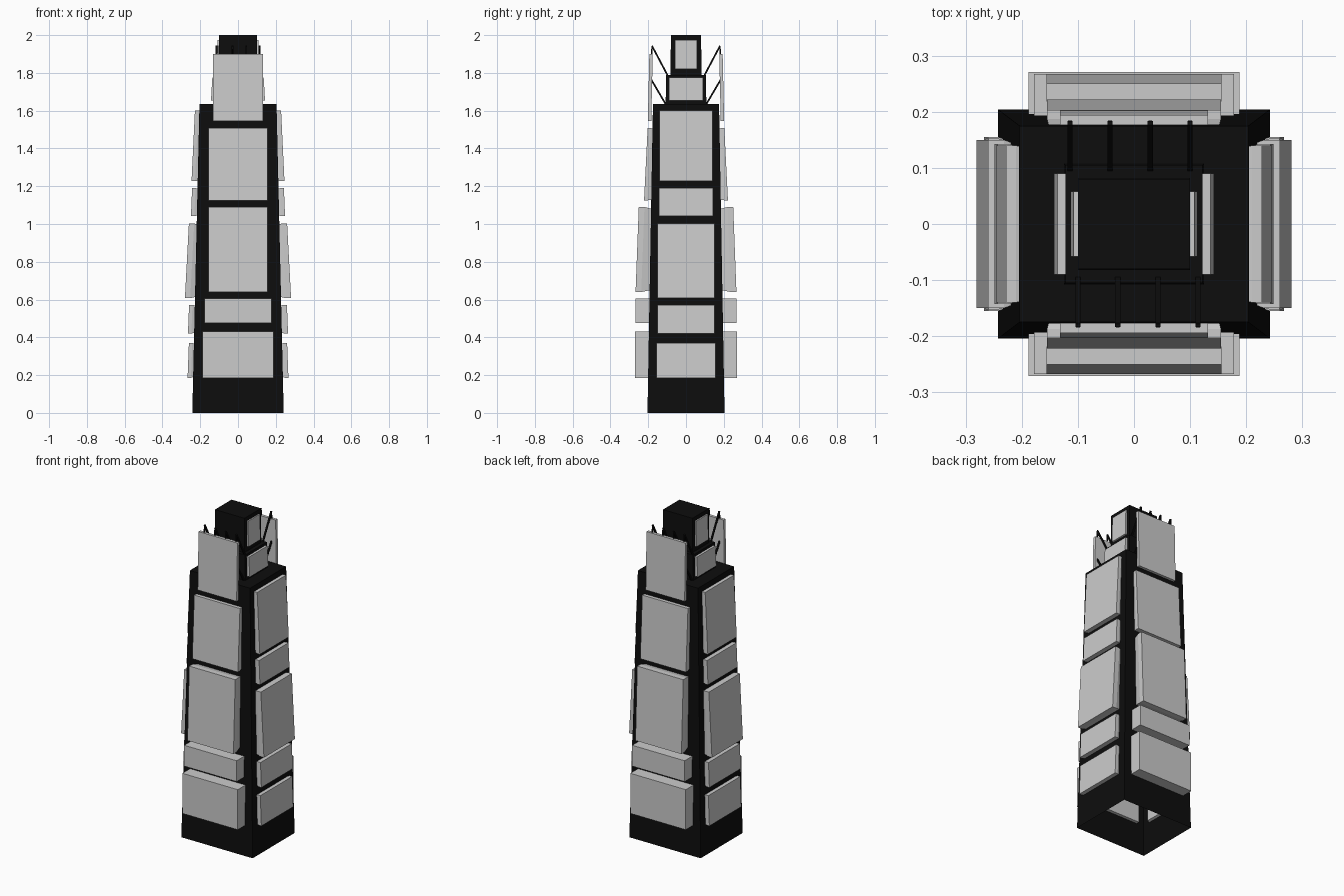
import bpy, bmesh
from mathutils import Vector, Matrix

if "Cube" in bpy.data.objects:
    bpy.data.objects.remove(bpy.data.objects["Cube"])

black = bpy.data.materials.new("black")
black.diffuse_color = (0.004, 0.004, 0.004, 1)
black.use_nodes = True
black.node_tree.nodes["Principled BSDF"].inputs["Base Color"].default_value = black.diffuse_color


def mesh_from_rings(name, rings, cap_start=True, cap_end=True, mat=None):
    """Loft a list of equal-length rings into one flat-shaded object."""
    bm = bmesh.new()
    loops = [[bm.verts.new(p) for p in ring] for ring in rings]
    n = len(loops[0])
    for a, b in zip(loops, loops[1:]):
        for i in range(n):
            j = (i + 1) % n
            bm.faces.new((a[i], a[j], b[j], b[i]))
    if cap_start:
        bm.faces.new(loops[0][::-1])
    if cap_end:
        bm.faces.new(loops[-1])
    bmesh.ops.recalc_face_normals(bm, faces=bm.faces)
    me = bpy.data.meshes.new(name)
    bm.to_mesh(me)
    bm.free()
    ob = bpy.data.objects.new(name, me)
    bpy.context.collection.objects.link(ob)
    if mat:
        me.materials.append(mat)
    return ob


def rect(hx, hy, z):
    return [(-hx, -hy, z), (hx, -hy, z), (hx, hy, z), (-hx, hy, z)]


# tapered tower shell, open underneath
mesh_from_rings("tower_body", [rect(0.242, 0.204, 0), rect(0.204, 0.175, 1.635)],
                cap_start=False, mat=black)
# stepped crown
mesh_from_rings("crown_lower", [rect(0.125, 0.108, 1.63), rect(0.122, 0.105, 1.79)], mat=black)
mesh_from_rings("crown_upper", [rect(0.1, 0.082, 1.79), rect(0.1, 0.08, 2.0)], mat=black)


def panel_pair(name, axis, hw, z0, z1, out0, out1, back0, back1, slab, inset):
    """Facade panel on both opposite sides: front slab with an undercut back."""
    for side in (-1, 1):
        def ring(d0, d1, s):
            pts = []
            for w, z, d in ((-1, z0 + s, d0), (1, z0 + s, d0), (1, z1 - s, d1), (-1, z1 - s, d1)):
                u, v = w * (hw - s), side * d
                pts.append((u, v, z) if axis == 'y' else (v, u, z))
            return pts
        rings = [ring(out0, out1, 0), ring(out0 - slab, out1 - slab, 0)]
        if inset:
            rings.append(ring(back0, back1, inset))
        label = {('y', -1): "front", ('y', 1): "back", ('x', -1): "left", ('x', 1): "right"}
        mesh_from_rings(f"{name}_{label[axis, side]}", rings)


def wall(axis, z):
    t = min(z / 1.635, 1)
    return 0.242 - 0.038 * t if axis == 'x' else 0.204 - 0.029 * t


# (half width, z bottom, z top, outer depth bottom, outer depth top, slab thickness, back inset)
facade = {
    'y': [(0.188, 0.186, 0.432, 0.271, 0.271, 0.09, 0),
          (0.178, 0.477, 0.605, 0.267, 0.267, 0.09, 0),
          (0.156, 0.64, 1.09, 0.267, 0.25, 0.03, 0.012),
          (0.155, 1.125, 1.508, 0.222, 0.203, 0.016, 0.006),
          (0.132, 1.545, 1.9, 0.202, 0.194, 0.018, 0)],
    'x': [(0.155, 0.186, 0.37, 0.267, 0.26, 0.018, 0.008),
          (0.152, 0.42, 0.572, 0.265, 0.259, 0.018, 0.008),
          (0.15, 0.607, 1.003, 0.281, 0.26, 0.028, 0.01),
          (0.143, 1.042, 1.19, 0.249, 0.243, 0.018, 0.006),
          (0.14, 1.227, 1.602, 0.246, 0.228, 0.018, 0.006)],
}
for axis, rows in facade.items():
    for i, (hw, z0, z1, o0, o1, slab, ins) in enumerate(rows, 1):
        panel_pair(f"facade_panel_{i}", axis, hw, z0, z1, o0, o1,
                   wall(axis, z0) - 0.015, wall(axis, z1) - 0.015, slab, ins)

# small panels on the crown sides
panel_pair("crown_panel_lower", 'x', 0.09, 1.655, 1.775, 0.143, 0.136, 0, 0, 0.025, 0)
panel_pair("crown_panel_upper", 'x', 0.058, 1.82, 1.975, 0.112, 0.108, 0, 0, 0.018, 0)


def strut(name, a, b, size=0.009):
    a, b = Vector(a), Vector(b)
    rot = (b - a).to_track_quat('Z', 'Y').to_matrix()
    sq = [Vector(p) for p in rect(size / 2, size / 2, 0)]
    mesh_from_rings(name, [[a + rot @ p for p in sq], [b + rot @ p for p in sq]], mat=black)


# braces holding the parapet screens, turned half round for the other side
for label, s in (("back", 1), ("front", -1)):
    for x in (-0.114, -0.043, 0.029, 0.1):
        strut(f"brace_lower_{label}", (s * x, s * 0.105, 1.63), (s * x, s * 0.187, 1.77))
        strut(f"brace_upper_{label}", (s * x, s * 0.078, 1.75), (s * x, s * 0.18, 1.943))
        strut(f"brace_post_{label}", (s * x, s * 0.18, 1.943), (s * x, s * 0.182, 1.87), 0.007)
